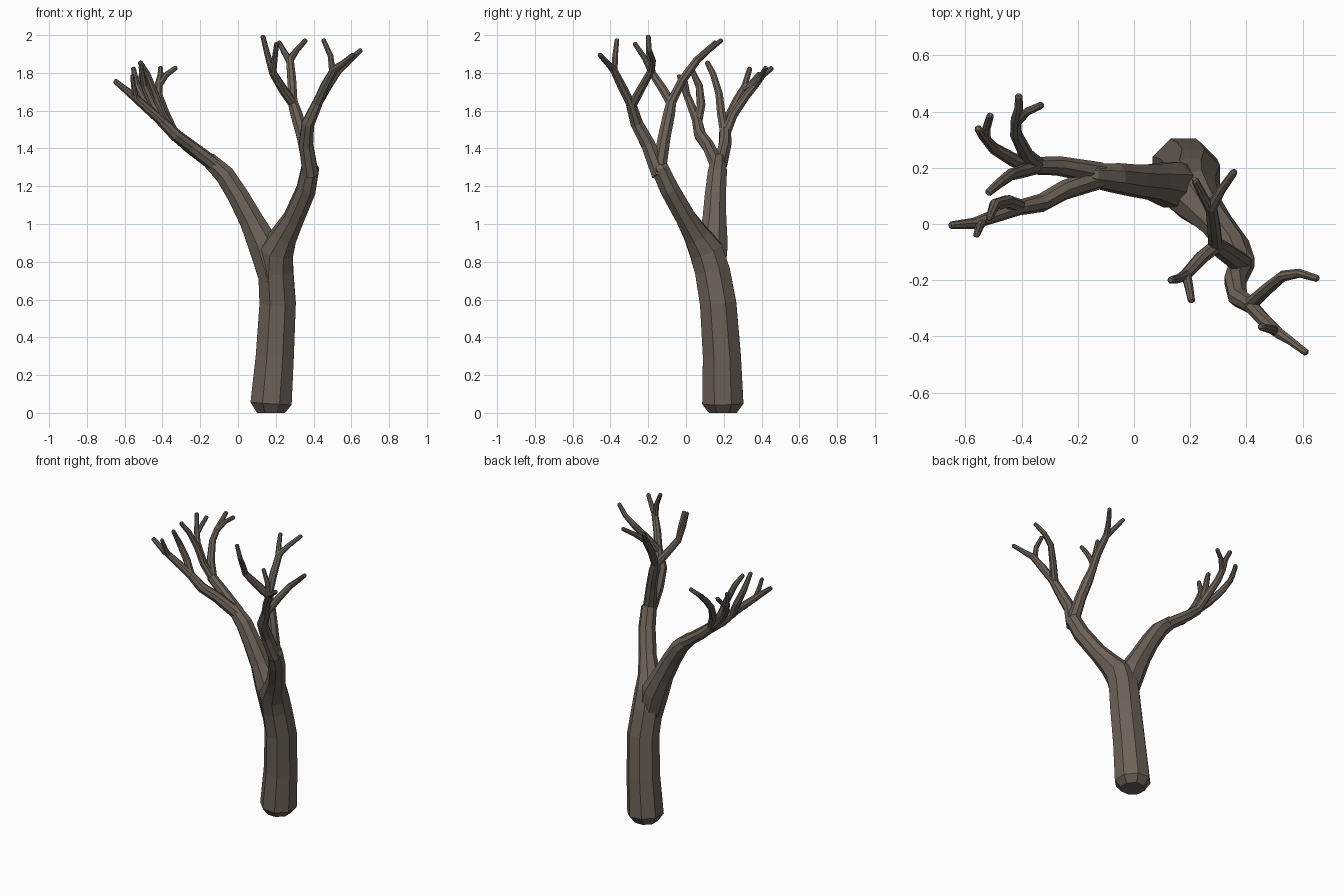
import bpy, bmesh
from math import cos, sin, pi
from mathutils import Vector

bark = bpy.data.materials.new("bark")
bark.diffuse_color = (0.15, 0.12, 0.095, 1)


def sweep(bm, path, sides=8, round_tip=True):
    """Flat-sided tapering tube through (x, y, z, radius) points."""
    pts = [Vector(p[:3]) for p in path]
    rad = [p[3] for p in path]
    if round_tip:
        d = (pts[-1] - pts[-2]).normalized()
        pts[-1] = pts[-1] - d * rad[-1] * 0.5
        pts.append(pts[-1] + d * rad[-1] * 0.5)
        rad.append(rad[-1] * 0.6)
    rings = []
    side = Vector((1, 0, 0))
    for i, p in enumerate(pts):
        t = (pts[min(i + 1, len(pts) - 1)] - pts[max(i - 1, 0)]).normalized()
        u = (side - t * side.dot(t)).normalized()
        v = t.cross(u)
        side = u
        rings.append([bm.verts.new(p + (u * cos(a) + v * sin(a)) * rad[i])
                      for a in [2 * pi * (k + 0.5) / sides for k in range(sides)]])
    for a, b in zip(rings, rings[1:]):
        for k in range(sides):
            n = (k + 1) % sides
            bm.faces.new((a[k], a[n], b[n], b[k]))
    bm.faces.new(rings[0][::-1])
    bm.faces.new(rings[-1])


def part(name, *paths):
    bm = bmesh.new()
    for p in paths:
        sweep(bm, p)
    me = bpy.data.meshes.new(name)
    bm.to_mesh(me)
    bm.free()
    me.materials.append(bark)
    bpy.context.collection.objects.link(bpy.data.objects.new(name, me))


# Trunk flowing into the right limb
part("trunk_and_right_limb",
     [(.175, .195, 0, .08), (.175, .195, .05, .118), (.195, .19, .3, .109),
      (.21, .17, .58, .104), (.2, .14, .75, .1), (.205, .105, .86, .096),
      (.245, .055, .94, .073), (.295, 0, 1.03, .058), (.36, -.085, 1.18, .055),
      (.387, -.15, 1.32, .05)])

# Left limb leaving the trunk
part("left_limb",
     [(.19, .13, .7, .08), (.135, .14, .89, .087), (.07, .15, 1.02, .068),
      (0, .155, 1.15, .06), (-.07, .165, 1.26, .055), (-.17, .175, 1.355, .043)])

# Boughs of the left limb
part("left_boughs",
     [(-.12, .18, 1.31, .04), (-.27, .207, 1.42, .035), (-.36, .207, 1.5, .032)],
     [(-.12, .165, 1.31, .04), (-.25, .12, 1.41, .035), (-.33, .075, 1.47, .033),
      (-.41, .058, 1.55, .028)])

# Boughs of the right limb
part("right_boughs",
     [(.385, -.14, 1.26, .045), (.36, -.2, 1.42, .041), (.37, -.26, 1.53, .036),
      (.425, -.295, 1.65, .029)],
     [(.385, -.145, 1.28, .042), (.345, -.115, 1.46, .036),
      (.31, -.09, 1.58, .034), (.285, -.075, 1.66, .028)])

# Twigs at the left rear
part("left_rear_twigs",
     [(-.34, .205, 1.48, .026), (-.4, .187, 1.58, .024), (-.44, .175, 1.69, .021),
      (-.48, .145, 1.79, .018), (-.52, .11, 1.86, .014)],
     [(-.34, .21, 1.48, .028), (-.385, .25, 1.58, .026), (-.42, .32, 1.68, .022),
      (-.42, .37, 1.74, .02), (-.41, .41, 1.79, .016), (-.41, .46, 1.83, .014)],
     [(-.42, .36, 1.73, .018), (-.38, .4, 1.79, .015), (-.325, .425, 1.83, .013)],
     [(-.34, .21, 1.48, .026), (-.43, .228, 1.57, .025), (-.5, .27, 1.66, .021),
      (-.535, .31, 1.73, .017), (-.555, .34, 1.83, .014)],
     [(-.525, .3, 1.71, .017), (-.525, .34, 1.74, .015), (-.51, .39, 1.8, .013)])

# Twigs at the left front
part("left_front_twigs",
     [(-.4, .06, 1.54, .026), (-.49, .03, 1.62, .024), (-.57, .002, 1.69, .02),
      (-.655, -.005, 1.76, .014)],
     [(-.54, .01, 1.66, .018), (-.55, -.01, 1.71, .015), (-.56, -.04, 1.79, .012)],
     [(-.4, .06, 1.53, .026), (-.45, .08, 1.63, .024), (-.495, .07, 1.73, .02),
      (-.515, .02, 1.84, .013)])

# Twigs at the right front
part("right_front_twigs",
     [(.415, -.29, 1.63, .026), (.46, -.34, 1.73, .025), (.51, -.385, 1.82, .021),
      (.555, -.415, 1.85, .016), (.615, -.46, 1.9, .013)],
     [(.5, -.38, 1.8, .019), (.49, -.375, 1.89, .016), (.45, -.365, 1.98, .013)],
     [(.415, -.285, 1.63, .026), (.475, -.23, 1.73, .023), (.53, -.185, 1.81, .02),
      (.59, -.175, 1.865, .016), (.655, -.195, 1.925, .013)])

# Twigs at the right rear
part("right_rear_twigs",
     [(.29, -.08, 1.64, .026), (.24, -.12, 1.71, .025), (.185, -.18, 1.8, .021),
      (.155, -.195, 1.9, .016), (.13, -.2, 2, .013)],
     [(.185, -.18, 1.8, .019), (.195, -.22, 1.88, .016), (.205, -.275, 1.96, .013)],
     [(.29, -.08, 1.64, .027), (.285, -.02, 1.76, .025), (.275, .06, 1.87, .022),
      (.31, .12, 1.92, .016), (.36, .19, 1.975, .013)],
     [(.275, .05, 1.86, .02), (.245, .1, 1.91, .016), (.215, .16, 1.965, .013)])
